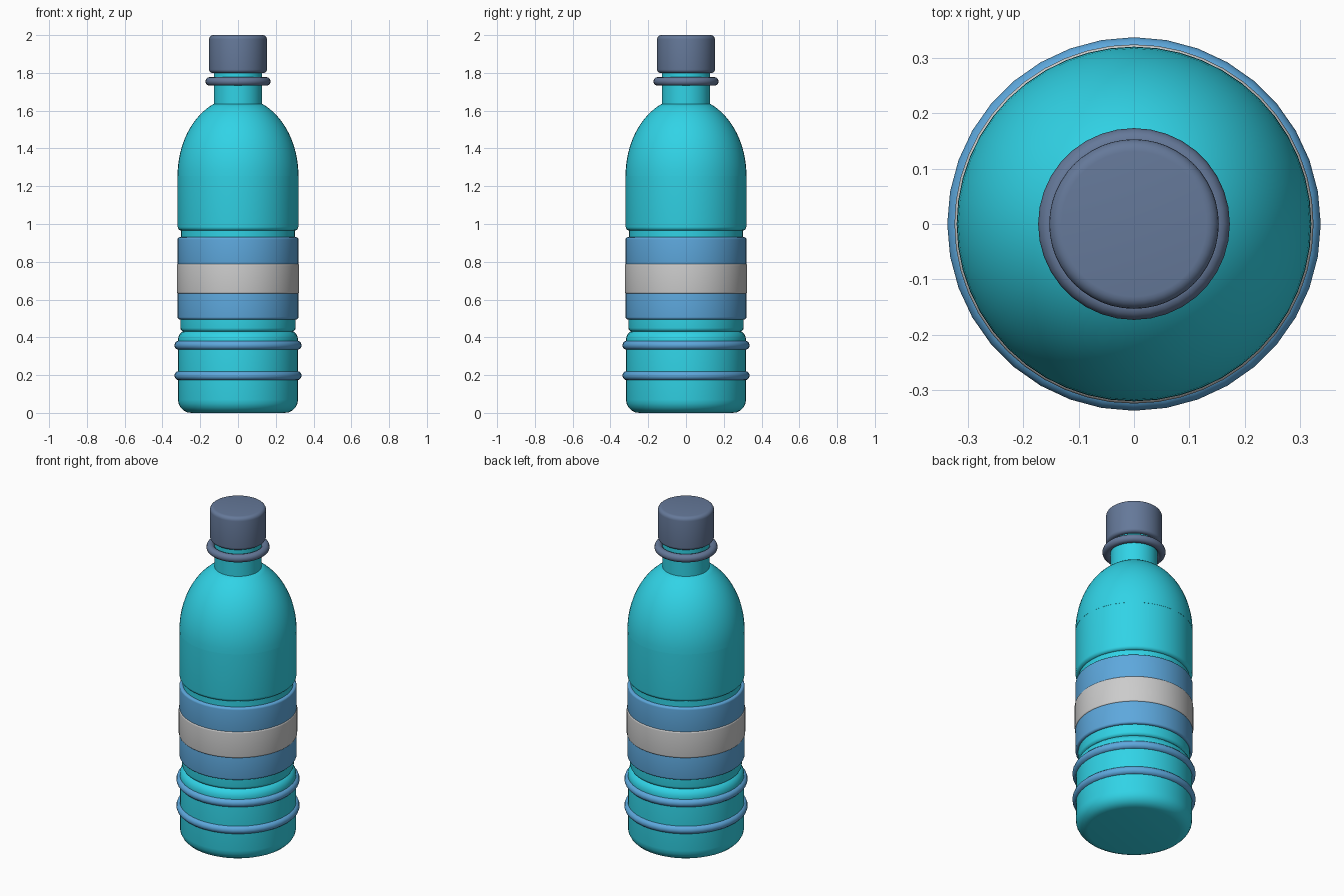
import bpy, bmesh, math

if "Cube" in bpy.data.objects:
    bpy.data.objects.remove(bpy.data.objects["Cube"])


def material(name, rgb):
    m = bpy.data.materials.new(name)
    m.diffuse_color = (*rgb, 1)
    m.use_nodes = True
    m.node_tree.nodes["Principled BSDF"].inputs["Base Color"].default_value = m.diffuse_color
    return m


TEAL = material("teal_plastic", (0.03, 0.65, 0.79))
BLUE = material("blue_label", (0.11, 0.39, 0.72))
SLATE = material("slate_cap", (0.13, 0.19, 0.32))


def finish(obj, name, mat, angle=35):
    obj.name = obj.data.name = name
    if mat:
        obj.data.materials.append(mat)
    bpy.ops.object.select_all(action='DESELECT')
    obj.select_set(True)
    bpy.context.view_layer.objects.active = obj
    bpy.ops.object.shade_smooth_by_angle(angle=math.radians(angle))
    return obj


def lathe(name, profile, mat, sides=48):
    """Spin (radius, z) points, listed bottom to top, into a closed solid."""
    bm = bmesh.new()
    rings = [[bm.verts.new((r * math.cos(math.tau * i / sides),
                            r * math.sin(math.tau * i / sides), z))
              for i in range(sides)] for r, z in profile]
    for a, b in zip(rings, rings[1:]):
        for i in range(sides):
            j = (i + 1) % sides
            bm.faces.new((a[i], a[j], b[j], b[i]))
    bm.faces.new(rings[0][::-1])
    bm.faces.new(rings[-1])
    mesh = bpy.data.meshes.new(name)
    bm.to_mesh(mesh)
    bm.free()
    obj = bpy.data.objects.new(name, mesh)
    bpy.context.collection.objects.link(obj)
    return finish(obj, name, mat)


def drum(name, r, z0, z1, mat, low=0.0, high=0.0, steps=5):
    """Cylinder with separately rounded bottom and top edges."""
    def arc(b, bottom):
        if not b:
            return [(r, z0 if bottom else z1)]
        pts = []
        for k in range(steps + 1):
            a = math.pi / 2 * k / steps
            if bottom:
                pts.append((r - b + b * math.sin(a), z0 + b - b * math.cos(a)))
            else:
                pts.append((r - b + b * math.cos(a), z1 - b + b * math.sin(a)))
        return pts
    return lathe(name, arc(low, True) + arc(high, False), mat)


def ring(name, z, major, minor, mat):
    bpy.ops.mesh.primitive_torus_add(location=(0, 0, z), major_radius=major, minor_radius=minor,
                                     major_segments=36, minor_segments=12)
    return finish(bpy.context.object, name, mat, 60)


# Body sections separated by two narrow waists
drum("base_section", 0.318, 0, 0.437, TEAL, 0.07, 0.05)
drum("lower_waist", 0.305, 0.43, 0.50, TEAL, 0.02, 0)
drum("upper_waist", 0.302, 0.92, 0.98, TEAL)
drum("upper_section", 0.319, 0.965, 1.26, TEAL, 0.02, 0)

# Elliptical shoulder dome
R, H, N = 0.32, 0.416, 16
top = math.acos(0.13 / R)
lathe("shoulder", [(R * math.cos(top * k / N), 1.255 + H * math.sin(top * k / N))
                   for k in range(N + 1)], TEAL)

# Label bands
drum("label_lower", 0.32, 0.495, 0.635, BLUE, 0.012, 0.005)
drum("label_middle", 0.324, 0.63, 0.79, None, 0.01, 0.01)
drum("label_upper", 0.32, 0.785, 0.93, BLUE, 0.005, 0.012)

# Grip rings
for i, z in enumerate((0.197, 0.358)):
    ring(f"grip_ring_{i + 1}", z, 0.313, 0.024, BLUE)

# Neck, collar and cap
drum("neck", 0.128, 1.62, 1.82, TEAL)
ring("neck_collar", 1.755, 0.15, 0.023, SLATE)
drum("cap", 0.153, 1.80, 2.0, SLATE, 0.018, 0.022)
